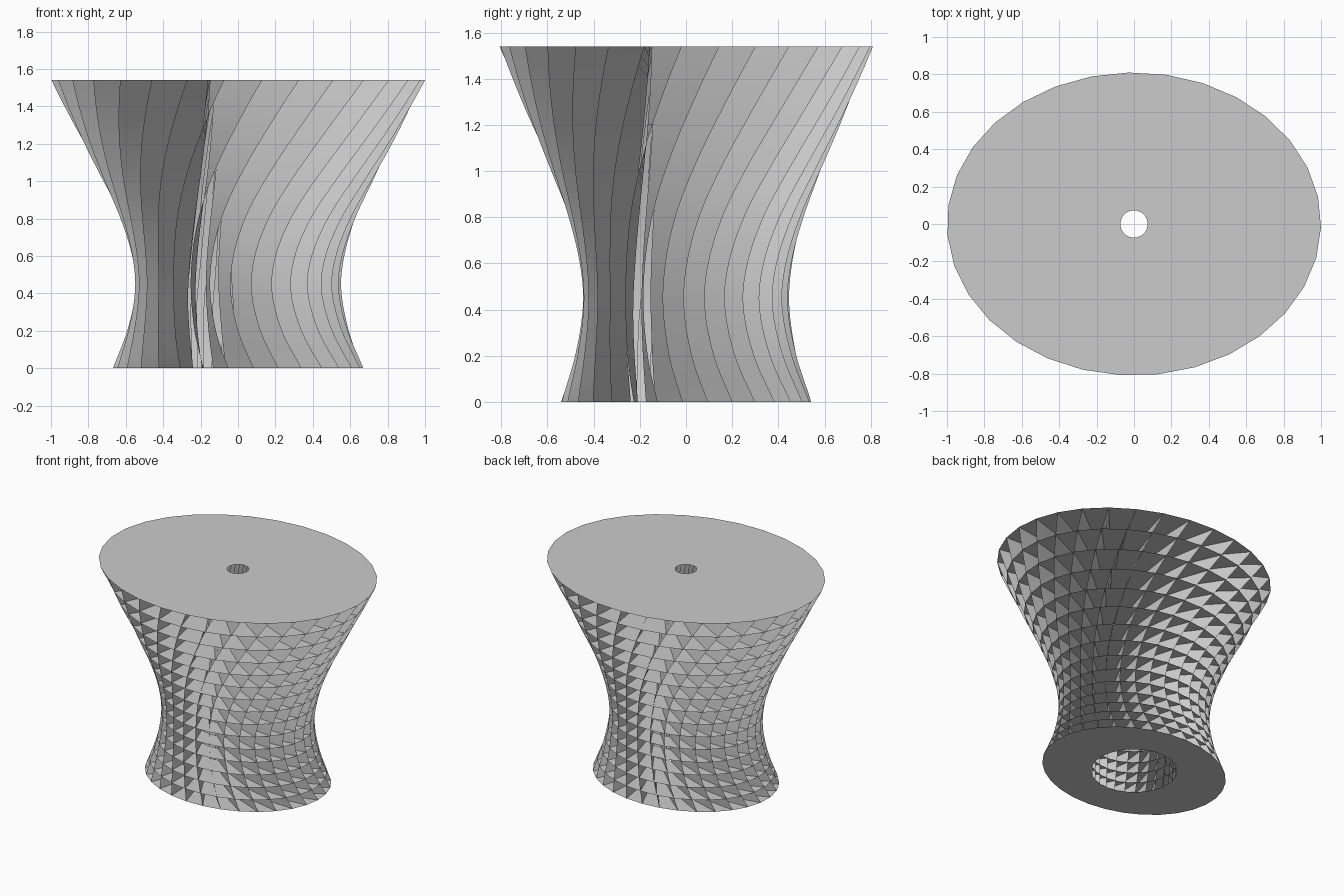
import bpy, bmesh, math

cube = bpy.data.objects.get("Cube")
if cube:
    bpy.data.objects.remove(cube, do_unlink=True)

HEIGHT = 1.54
FINS = 31            # spiral fins around the tower
ROWS = 15            # cells from bottom to top
SQUASH = 0.81        # depth of the oval against its width
START = math.radians(-1.3)
SWIRL = math.radians(58.3)
OUTER = [(0, 0.67), (0.2, 0.593), (0.42, 0.552), (0.6, 0.568),
         (0.8, 0.628), (1.0, 0.72), (1.27, 0.86), (HEIGHT, 1.0)]
INNER = [(0, 0.29), (0.42, 0.3), (HEIGHT, 0.16)]
OFFSET = [(0, 0.2), (0.42, 0.2), (HEIGHT, 0.155)]   # fin line to axis

grey = bpy.data.materials.new("light_grey")
grey.use_nodes = True
colour = (0.6, 0.6, 0.6, 1)
grey.diffuse_color = colour
grey.node_tree.nodes["Principled BSDF"].inputs["Base Color"].default_value = colour


def slope(profile, k):
    """Slope of a profile at its point k."""
    (z0, r0), (z1, r1) = profile[max(k - 1, 0)], profile[min(k + 1, len(profile) - 1)]
    return (r1 - r0) / (z1 - z0)


def sample(profile, z):
    """Radius of a profile at height z, on a smooth curve."""
    k = max(i for i in range(len(profile) - 1) if profile[i][0] <= z)
    (z0, r0), (z1, r1) = profile[k], profile[k + 1]
    d = z1 - z0
    t = (z - z0) / d
    ease = t * t * (3 - 2 * t)
    return (r0 + (r1 - r0) * ease
            + d * t * (1 - t) * ((1 - t) * slope(profile, k) - t * slope(profile, k + 1)))


def level(t):
    """Floor heights, closer together near the base."""
    return HEIGHT * (0.72 * t + 0.28 * t * t)


def outer_point(i, z):
    """Outer end of a fin: it swings round as the waist narrows."""
    r = sample(OUTER, z)
    a = START + math.tau * i / FINS + SWIRL * math.log(r)
    return r * math.cos(a), r * SQUASH * math.sin(a), z


def inner_point(i, z):
    """Inner end of a fin, on a line that passes beside the axis."""
    x, y, _ = outer_point(i, z)
    off, r = sample(OFFSET, z), sample(INNER, z)
    a = math.atan2(y, x) - math.acos(off / math.hypot(x, y)) + math.acos(off / r)
    return r * math.cos(a), r * math.sin(a), z


def add_strips(name, strips, closed=False):
    """Make one object from strips of paired points joined by quads."""
    bm = bmesh.new()
    for strip in strips:
        pairs = [(bm.verts.new(a), bm.verts.new(b)) for a, b in strip]
        following = pairs[1:] + (pairs[:1] if closed else [])
        for (a, b), (c, d) in zip(pairs, following):
            bm.faces.new((a, c, d, b))
    mesh = bpy.data.meshes.new(name)
    bm.to_mesh(mesh)
    bm.free()
    mesh.materials.append(grey)
    obj = bpy.data.objects.new(name, mesh)
    bpy.context.collection.objects.link(obj)
    return obj


def ring(z, hole):
    """Flat oval plate with a round hole."""
    pairs = []
    for i in range(FINS):
        p = outer_point(i, z)
        a = math.atan2(p[1], p[0])
        pairs.append((p, (hole * math.cos(a), hole * math.sin(a), z)))
    return pairs


# Upright spiral fins
steps = ROWS * 3
heights = [level(k / steps) for k in range(steps + 1)]
fins = add_strips("spiral_fins", [
    [(inner_point(i, z), outer_point(i, z)) for z in heights]
    for i in range(FINS)])

# Floors between the fins
floors = [level(k / ROWS) for k in range(1, ROWS)]
add_strips("floor_rings", [ring(z, sample(INNER, z)) for z in floors], True)

# Base and top plates
add_strips("base_plate", [ring(0, 0.29)], True)
add_strips("top_plate", [ring(HEIGHT, 0.073)], True)

# Smooth the curved fins
bpy.ops.object.select_all(action='DESELECT')
fins.select_set(True)
bpy.context.view_layer.objects.active = fins
bpy.ops.object.shade_smooth_by_angle(angle=math.radians(30))
